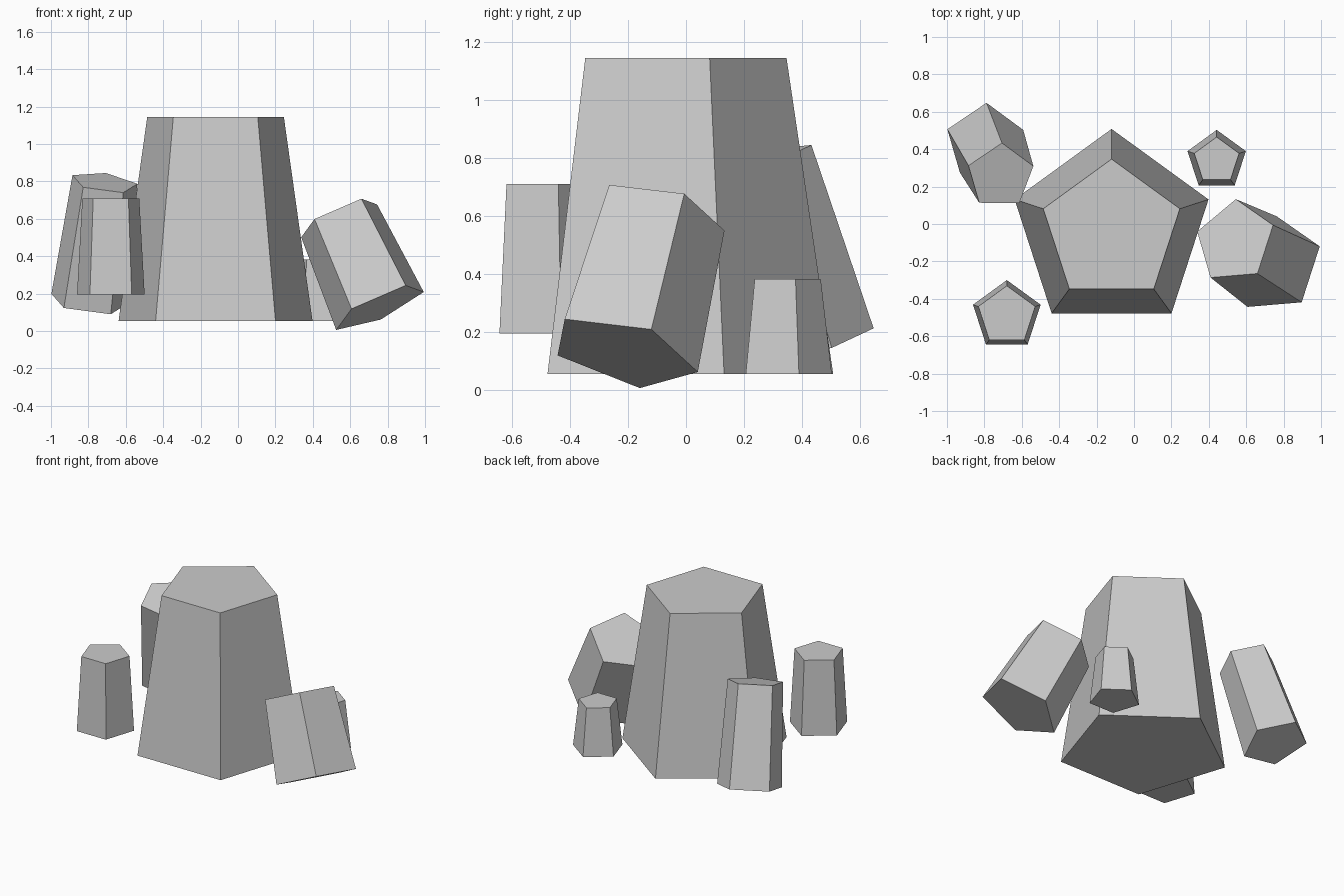
import bpy, bmesh, math
from mathutils import Vector

if "Cube" in bpy.data.objects:
    bpy.data.objects.remove(bpy.data.objects["Cube"])


def crystal(name, base, top, r_base, r_top, toward=(0, 1, 0)):
    """Five-sided tapered prism from base centre to top centre, one corner pointing 'toward'."""
    base, top = Vector(base), Vector(top)
    axis = (top - base).normalized()
    u = Vector(toward)
    u = (u - axis * u.dot(axis)).normalized()
    v = axis.cross(u)
    bm = bmesh.new()
    rings = []
    for centre, r in ((base, r_base), (top, r_top)):
        rings.append([bm.verts.new(centre + r * (u * math.cos(a) + v * math.sin(a)))
                      for a in (math.tau * i / 5 for i in range(5))])
    low, high = rings
    bm.faces.new(low[::-1])
    bm.faces.new(high)
    for i in range(5):
        j = (i + 1) % 5
        bm.faces.new((low[i], low[j], high[j], high[i]))
    mesh = bpy.data.meshes.new(name)
    bm.to_mesh(mesh)
    bm.free()
    obj = bpy.data.objects.new(name, mesh)
    bpy.context.collection.objects.link(obj)
    return obj


# Large upright column
crystal("main_column", (-0.12, -0.037, 0.055), (-0.12, -0.037, 1.145), 0.545, 0.384)

# Small upright columns
crystal("front_left_column", (-0.68, -0.49, 0.195), (-0.68, -0.49, 0.71), 0.19, 0.16)
crystal("back_right_column", (0.442, 0.339, 0.055), (0.442, 0.339, 0.382), 0.164, 0.126)

# Leaning columns
crystal("right_leaning_column", (0.757, -0.22, 0.128), (0.539, -0.093, 0.607),
        0.269, 0.233, (0.233, 0.10, 0.082))
crystal("back_left_leaning_column", (-0.798, 0.441, 0.154), (-0.714, 0.256, 0.795),
        0.215, 0.184, (0.009, 0.20, 0.056))
